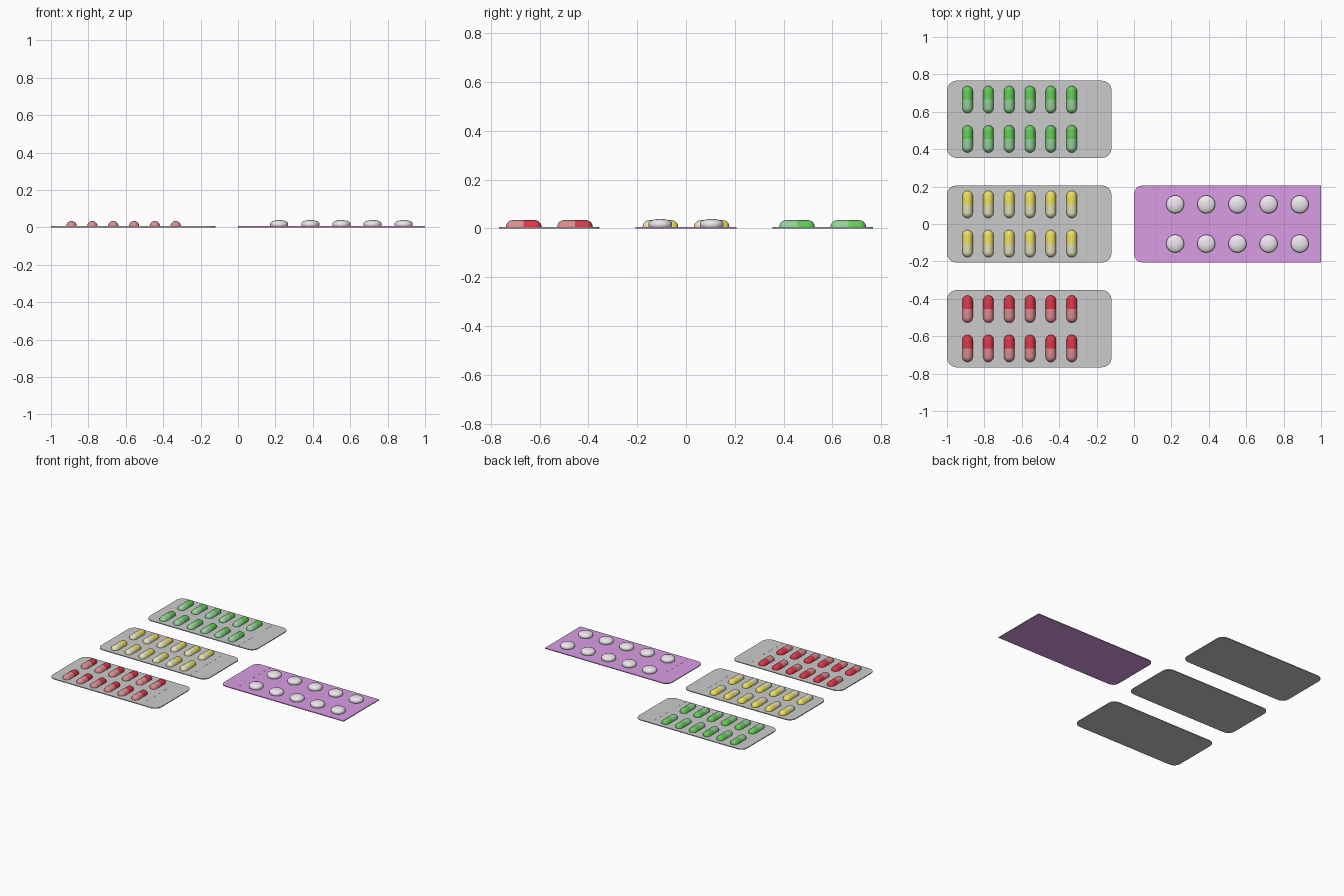
import bpy, bmesh
from math import sin, cos, pi

if "Cube" in bpy.data.objects:
    bpy.data.objects.remove(bpy.data.objects["Cube"])

T = 0.006  # foil thickness


def material(name, rgb):
    m = bpy.data.materials.new(name)
    m.diffuse_color = (*rgb, 1)
    m.use_nodes = True
    m.node_tree.nodes["Principled BSDF"].inputs["Base Color"].default_value = m.diffuse_color
    return m


def add(name, mesh, loc=(0, 0, 0)):
    ob = bpy.data.objects.new(name, mesh)
    ob.location = loc
    bpy.context.collection.objects.link(ob)
    return ob


def to_mesh(bm, name, *mats):
    bmesh.ops.recalc_face_normals(bm, faces=bm.faces)
    me = bpy.data.meshes.new(name)
    bm.to_mesh(me)
    bm.free()
    for m in mats:
        me.materials.append(m)
    return me


def sheet(name, x0, x1, hy, r, round_right, tear_x, mat):
    """Flat foil with rounded corners and a tear line cut across it."""
    bm = bmesh.new()
    corners = [(x0, -hy), (x1, -hy), (x1, hy), (x0, hy)]
    pts = []
    for i, (x, y) in enumerate(corners):
        if i in (1, 2) and not round_right:
            pts.append((x, y))
            continue
        cx = x + r if x == x0 else x - r
        cy = y + r if y < 0 else y - r
        a0 = pi + i * pi / 2
        for k in range(5):
            a = a0 + k * pi / 8
            pts.append((cx + r * cos(a), cy + r * sin(a)))
    f = bm.faces.new([bm.verts.new((x, y, 0)) for x, y in pts])
    ext = bmesh.ops.extrude_face_region(bm, geom=[f])
    bmesh.ops.translate(bm, vec=(0, 0, T),
                        verts=[v for v in ext["geom"] if isinstance(v, bmesh.types.BMVert)])
    bmesh.ops.bisect_plane(bm, geom=bm.verts[:] + bm.edges[:] + bm.faces[:],
                           plane_co=(tear_x, 0, 0), plane_no=(1, 0, 0))
    return to_mesh(bm, name, *([mat] if mat else []))


def perforation(name, x, mat, n=20):
    """Row of short dashes pressed along the tear line."""
    bm = bmesh.new()
    for i in range(n):
        y = -0.19 + 0.38 * i / (n - 1)
        vs = bmesh.ops.create_cube(bm, size=1)["verts"]
        bmesh.ops.scale(bm, vec=(0.003, 0.01, 0.001), verts=vs)
        bmesh.ops.translate(bm, vec=(x, y, T), verts=vs)
    return to_mesh(bm, name, mat)


def capsule(name, dark, light, r=0.028, half=0.073, seg=12, steps=5):
    """Half-sunk capsule along y, one colour per half."""
    bm = bmesh.new()
    prof = [(-(half - r) - r * cos(k * pi / 2 / steps), r * sin(k * pi / 2 / steps))
            for k in range(1, steps + 1)]
    prof += [(0, r)] + [(-y, q) for y, q in reversed(prof)]
    rings = [[bm.verts.new((q * cos(pi * j / seg), y, q * sin(pi * j / seg)))
              for j in range(seg + 1)] for y, q in prof]
    for i, (a, b) in enumerate(zip(rings, rings[1:])):
        for j in range(seg):
            f = bm.faces.new((a[j], a[j + 1], b[j + 1], b[j]))
            f.material_index = 1 if i < steps else 0
    for ring, y, idx in ((rings[0], -half, 1), (rings[-1], half, 0)):
        tip = bm.verts.new((0, y, 0))
        for j in range(seg):
            bm.faces.new((ring[j], ring[j + 1], tip)).material_index = idx
    for f in bm.faces:
        f.smooth = True
    return to_mesh(bm, name, dark, light)


def tablet(name, mat, seg=32):
    """Round tablet with a domed top."""
    bm = bmesh.new()
    prof = [(0.044, 0), (0.048, 0.005), (0.048, 0.020), (0.040, 0.027),
            (0.026, 0.032), (0.012, 0.0345)]
    rings = [[bm.verts.new((r * cos(2 * pi * j / seg), r * sin(2 * pi * j / seg), z))
              for j in range(seg)] for r, z in prof]
    for a, b in zip(rings, rings[1:]):
        for j in range(seg):
            k = (j + 1) % seg
            bm.faces.new((a[j], a[k], b[k], b[j]))
    bm.faces.new(rings[-1])
    for f in bm.faces:
        f.smooth = True
    return to_mesh(bm, name, mat)


# colours
purple = material("purple_foil", (0.70, 0.34, 0.78))
white = material("tablet_white", (0.85, 0.80, 0.85))
mark = material("tear_mark", (0.45, 0.45, 0.45))
colours = {
    "green": (0.56, (0.13, 0.60, 0.10), (0.30, 0.66, 0.32)),
    "yellow": (0.0, (0.85, 0.75, 0.12), (0.80, 0.77, 0.48)),
    "red": (-0.56, (0.72, 0.04, 0.07), (0.72, 0.27, 0.29)),
}

# three capsule packs
foil = sheet("capsule_foil", -1, -0.12, 0.206, 0.05, True, -0.25, None)
dashes = perforation("capsule_perforation", -0.25, mark)
for col, (cy, dark, light) in colours.items():
    add(f"{col}_pack_foil", foil, (0, cy, 0))
    add(f"{col}_pack_perforation", dashes, (0, cy, 0))
    pill = capsule(f"{col}_capsule", material(f"{col}_dark", dark), material(f"{col}_light", light))
    for i in range(6):
        for s in (-1, 1):
            add(f"{col}_capsule", pill, (-0.89 + i * 0.1114, cy + s * 0.105, T))

# tablet pack
add("tablet_pack_foil", sheet("tablet_foil", 0, 1, 0.206, 0.045, False, 0.12, purple))
add("tablet_pack_perforation",
    perforation("tablet_perforation", 0.12, material("purple_mark", (0.45, 0.2, 0.5))))
disc = tablet("tablet", white)
for i in range(5):
    for s in (-1, 1):
        add("tablet", disc, (0.22 + i * 0.1665, s * 0.105, T - 0.002))
